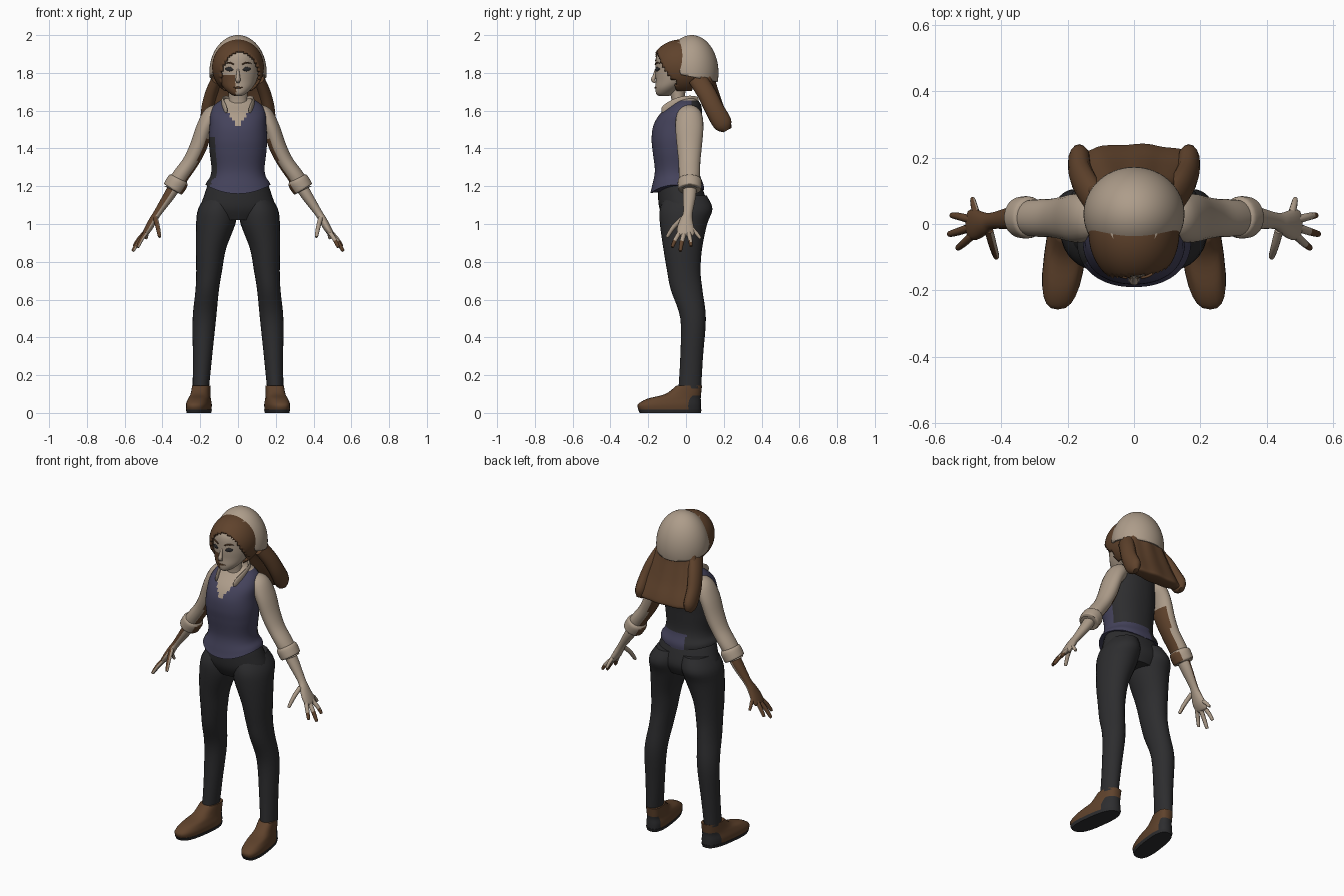
import bpy, bmesh, math
from mathutils import Vector

if "Cube" in bpy.data.objects:
    bpy.data.objects.remove(bpy.data.objects["Cube"])


def material(name, rgb):
    m = bpy.data.materials.new(name)
    m.diffuse_color = (*rgb, 1)
    m.use_nodes = True
    m.node_tree.nodes["Principled BSDF"].inputs["Base Color"].default_value = m.diffuse_color
    return m


PALE = material("pale_cloth_and_skin", (0.42, 0.335, 0.255))
BROWN = material("warm_brown", (0.115, 0.055, 0.025))
NAVY = material("vest_navy", (0.058, 0.055, 0.105))
DARK = material("charcoal", (0.026, 0.026, 0.028))


def spline(rows, k):
    """Catmull-Rom through rows of numbers."""
    out = []
    for i in range(len(rows) - 1):
        a, b, c, d = (rows[max(i - 1, 0)], rows[i], rows[i + 1], rows[min(i + 2, len(rows) - 1)])
        for j in range(k):
            t = j / k
            out.append([0.5 * (2 * q + (r - p) * t + (2 * p - 5 * q + 4 * r - s) * t * t
                               + (3 * q - p - 3 * r + s) * t ** 3) for p, q, r, s in zip(a, b, c, d)])
    return out + [list(rows[-1])]


def finish(bm, name, mats, rule=None, angle=50):
    bmesh.ops.recalc_face_normals(bm, faces=bm.faces)
    bm.normal_update()
    for f in bm.faces:
        if rule:
            f.material_index = rule(f.calc_center_median(), f.normal)
    me = bpy.data.meshes.new(name)
    bm.to_mesh(me)
    bm.free()
    ob = bpy.data.objects.new(name, me)
    bpy.context.collection.objects.link(ob)
    for m in mats:
        me.materials.append(m)
    bpy.ops.object.select_all(action='DESELECT')
    ob.select_set(True)
    bpy.context.view_layer.objects.active = ob
    bpy.ops.object.shade_smooth_by_angle(angle=math.radians(angle))
    return ob


def skin(name, rings, mats, rule=None, angle=50):
    """Bridge closed rings of points and cap the ends."""
    bm = bmesh.new()
    vs = [[bm.verts.new(p) for p in r] for r in rings]
    n = len(vs[0])
    for a, b in zip(vs, vs[1:]):
        for i in range(n):
            bm.faces.new((a[i], a[(i + 1) % n], b[(i + 1) % n], b[i]))
    bm.faces.new(vs[0])
    bm.faces.new(vs[-1])
    return finish(bm, name, mats, rule, angle)


def loft(name, rows, mats, rule=None, n=24, k=4, power=1.0, wave=0.0, warp=None, angle=50):
    """Stack of level rings; each row is z, centre x, front y, back y, half width."""
    rings = []
    for z, cx, y0, y1, rx in spline(rows, k):
        ring = []
        for i in range(n):
            a = 2 * math.pi * i / n
            c, s = math.cos(a), math.sin(a)
            w = 1 + wave * math.cos(9 * a)
            p = Vector((cx + rx * w * math.copysign(abs(c) ** power, c),
                        (y0 + y1) / 2 + (y1 - y0) / 2 * w * math.copysign(abs(s) ** power, s), z))
            ring.append(warp(p) if warp else p)
        rings.append(ring)
    return skin(name, rings, mats, rule, angle)


def tube(name, rows, mats, rule=None, n=14, k=4, up=(0, 1, 0)):
    """Sweep along a path; each row is x, y, z, radius along up, radius across."""
    rows = spline(rows, k)
    pts = [Vector(r[:3]) for r in rows]
    rings = []
    for i, r in enumerate(rows):
        d = (pts[min(i + 1, len(pts) - 1)] - pts[max(i - 1, 0)]).normalized()
        u = Vector(up)
        u = (u - d * d.dot(u)).normalized()
        v = d.cross(u)
        rings.append([pts[i] + u * r[3] * math.cos(2 * math.pi * j / n)
                      + v * r[4] * math.sin(2 * math.pi * j / n) for j in range(n)])
    return skin(name, rings, mats, rule)


def dome(name, centre, radii, mats, cuts, keep=None, thick=0.01):
    """Ellipsoid shell trimmed by planes."""
    bm = bmesh.new()
    bmesh.ops.create_uvsphere(bm, u_segments=64, v_segments=40, radius=1)
    for v in bm.verts:
        v.co = Vector(a + b * c for a, b, c in zip(centre, radii, v.co))
    for co, no in cuts:
        bmesh.ops.bisect_plane(bm, geom=bm.verts[:] + bm.edges[:] + bm.faces[:],
                               plane_co=co, plane_no=no, clear_outer=True)
    if keep:
        bad = [f for f in bm.faces if not keep(f.calc_center_median())]
        bmesh.ops.delete(bm, geom=bad, context='FACES')
    ob = finish(bm, name, mats)
    mod = ob.modifiers.new("thickness", 'SOLIDIFY')
    mod.thickness = thick
    return ob


# Trousers: pelvis
loft("trouser_hips", [(1.02, 0, -.11, .09, .13), (1.08, 0, -.14, .115, .195), (1.15, 0, -.148, .10, .18),
                      (1.22, 0, -.145, .075, .155), (1.26, 0, -.13, .06, .135)], [DARK], n=32)

for s, side in ((-1, "right"), (1, "left")):
    # Trouser leg
    loft(side + "_trouser_leg", [(z, s * x, a, b, r) for z, x, a, b, r in (
        (.13, .197, -.04, .08, .043), (.30, .188, -.03, .09, .051), (.50, .178, -.03, .105, .062),
        (.65, .163, -.08, .087, .062), (.75, .153, -.10, .077, .068), (.87, .143, -.12, .085, .08),
        (1.0, .118, -.138, .112, .104), (1.08, .108, -.138, .14, .103), (1.15, .09, -.11, .11, .08))], [DARK])
    # Shoe and sole, toes turned out
    turn = lambda p, s=s: p + Vector((-s * .13 * p.y, 0, 0))
    loft(side + "_shoe", [(.015, s * .196, -.25, .08, .06), (.045, s * .196, -.255, .08, .062),
                          (.075, s * .196, -.205, .078, .055), (.10, s * .196, -.11, .08, .05),
                          (.145, s * .196, -.05, .085, .047)], [BROWN, DARK],
         lambda c, nn: 1 if nn.y > .3 and c.y > .02 and c.z < .09 else 0, power=.75, warp=turn)
    loft(side + "_shoe_sole", [(0, s * .196, -.245, .078, .058), (.018, s * .196, -.254, .083, .063)],
         [DARK], k=1, power=.75, warp=turn)
    # Sleeve with brown inner face
    inner = lambda c, nn, s=s: 1 if nn.x * s * .8 + nn.z * .5 < -.72 and c.z < 1.45 else 0
    tube(side + "_sleeve", [(s * x, .018, z, a, b) for x, z, a, b in (
        (.095, 1.60, .045, .035), (.135, 1.575, .068, .05), (.175, 1.51, .074, .046), (.21, 1.41, .066, .046),
        (.25, 1.33, .058, .043), (.30, 1.26, .056, .044), (.32, 1.228, .052, .046))], [PALE, BROWN], inner, n=22)
    tube(side + "_cuff", [(s * x, .02, z, a, b) for x, z, a, b in (
        (.308, 1.245, .045, .035), (.315, 1.232, .062, .056), (.335, 1.20, .063, .058),
        (.345, 1.183, .058, .053), (.343, 1.187, .035, .03))], [PALE, BROWN], inner, n=22)
    # Forearm, palm and digits; the right hand is brown on its back
    def hand(c, nn, s=s):
        return 1 if (s < 0 and nn.x * .8 - nn.z * .4 < .1) else 0
    tube(side + "_hand", [(s * x, y, z, a, b) for x, y, z, a, b in (
        (.325, .02, 1.215, .036, .034), (.365, .018, 1.15, .035, .03), (.425, .01, 1.06, .025, .021),
        (.45, .002, 1.02, .034, .021), (.475, -.002, .975, .046, .02), (.495, 0, .945, .043, .014),
        (.50, 0, .937, .03, .006))], [PALE, BROWN], hand, n=18)
    tips = {"thumb": ((.437, -.02, 1.03), (.425, -.065, .985), (.415, -.098, .935), .012),
            "index_finger": ((.483, -.03, .96), (.51, -.055, .92), (.53, -.072, .88), .0115),
            "middle_finger": ((.492, -.01, .95), (.527, -.022, .905), (.555, -.03, .86), .012),
            "ring_finger": ((.492, .013, .955), (.525, .022, .92), (.548, .026, .885), .0115),
            "little_finger": ((.475, .032, .975), (.482, .056, .95), (.486, .075, .925), .010)}
    for part, (a, b, c, r) in tips.items():
        rule = hand if part == "thumb" or s < 0 else (lambda q, nn: 1 if q.z < .91 else 0)
        end = [c[i] + (c[i] - b[i]) * .06 for i in range(3)]
        tube(side + "_" + part, [(s * p[0], *p[1:], q, q) for p, q in
                                 ((a, r * 1.1), (b, r), (c, r * .75), (end, r * .25))], [PALE, BROWN], rule, n=10)
    # Shirt collar flap
    tube(side + "_collar", [(s * .03, .06, 1.655, .02, .008), (s * .07, .01, 1.655, .024, .008),
                            (s * .08, -.05, 1.64, .026, .008), (s * .066, -.11, 1.605, .024, .008),
                            (s * .06, -.125, 1.59, .004, .004)], [PALE], up=(0, 0, 1))
    # Eye, brow and long outer lock of hair
    tube(side + "_eye", [(s * .026, -.161, 1.816, .003, .004), (s * .045, -.154, 1.82, .012, .004),
                         (s * .066, -.141, 1.82, .004, .004)], [DARK], up=(0, 0, 1))
    tube(side + "_brow", [(s * .022, -.162, 1.845, .003, .004), (s * .045, -.156, 1.855, .004, .004),
                          (s * .07, -.139, 1.85, .002, .003)], [BROWN], up=(0, 0, 1))
    tube(side + "_hair_lock", [(s * .11, .06, 1.77, .05, .03), (s * .14, .11, 1.69, .05, .035),
                               (s * .16, .15, 1.61, .05, .035), (s * .165, .195, 1.53, .05, .033),
                               (s * .165, .215, 1.495, .02, .015)], [BROWN])


# Vest: navy front, charcoal back, pale V-neck
def vest_rule(c, n):
    if c.y < -.01 and c.z > 1.51 and abs(c.x) < (c.z - 1.505) * .6:
        return 2
    if c.z > 1.655:
        return 2
    if n.y > .3 and (c.z > 1.27 or c.x < -.05):
        return 1
    if c.x < -.105 and n.x < -.7 and c.z < 1.46:
        return 1
    return 0


def hem(p):
    return p + Vector((0, 0, (1.6 * p.x ** 2 + max(p.y, 0) * .2) * max(0, (1.25 - p.z) / .09)))


loft("vest", [(1.16, 0, -.19, .095, .172), (1.20, 0, -.18, .092, .165), (1.28, 0, -.165, .07, .141),
              (1.38, 0, -.176, .072, .15), (1.45, 0, -.182, .078, .154), (1.52, 0, -.173, .082, .15),
              (1.58, 0, -.14, .084, .147), (1.63, 0, -.085, .08, .125), (1.665, 0, -.05, .055, .075)],
     [NAVY, DARK, PALE], vest_rule, n=72, k=7, power=.9, warp=hem)

# Neck and head, with the brown patch on the right cheek
loft("neck", [(1.58, 0, -.09, .02, .065), (1.64, 0, -.075, -.005, .05), (1.74, 0, -.095, 0, .05)], [PALE])
loft("head", [(1.678, 0, -.145, -.09, .02), (1.69, 0, -.158, -.065, .043), (1.72, 0, -.162, -.02, .075),
              (1.76, 0, -.16, .05, .099), (1.82, 0, -.162, .10, .113), (1.90, 0, -.152, .12, .112),
              (1.96, 0, -.09, .08, .07)], [PALE, BROWN],
     lambda c, n: 1 if -.11 < c.x < -.012 and c.y < -.03 and c.z < 1.785 else 0, n=40)
tube("nose", [(0, -.158, 1.82, .006, .006), (0, -.166, 1.785, .01, .01), (0, -.174, 1.763, .011, .013),
              (0, -.162, 1.75, .006, .009)], [PALE], n=12)
tube("mouth", [(-.026, -.156, 1.722, .002, .003), (0, -.163, 1.722, .005, .004),
               (.026, -.156, 1.722, .002, .003)], [BROWN], up=(0, 0, 1), n=10)


# Hair framing the face, with an off-centre opening
def hair_keep(c):
    return not (c.y < -.055 and ((c.x - .012) / .105) ** 2 + ((c.z - 1.775) / .14) ** 2 < 1)


dome("front_hair", (0, -.025, 1.83), (.137, .162, .147), [BROWN],
     [((0, 0, 1.705), (0, 0, -1)), ((0, .06, 1.8), (0, 1, -.3))], hair_keep, .014)

# Back hair: a wavy mass swept down and outwards
loft("back_hair", [(1.82, 0, -.02, .15, .125), (1.76, 0, .02, .155, .14), (1.70, 0, .055, .172, .152),
                   (1.62, 0, .09, .20, .168), (1.55, 0, .125, .23, .182), (1.51, 0, .15, .24, .178),
                   (1.50, 0, .17, .215, .12)], [BROWN], n=72, wave=.045)

# Rounded cap, cut back from the face and open below, with a rolled rear edge
dome("cap", (0, .03, 1.80), (.152, .142, .20), [PALE],
     [((0, -.11, 1.965), (0, -.9, -.43)), ((0, 0, 1.785), (0, -.2, -1))], None, .012)
